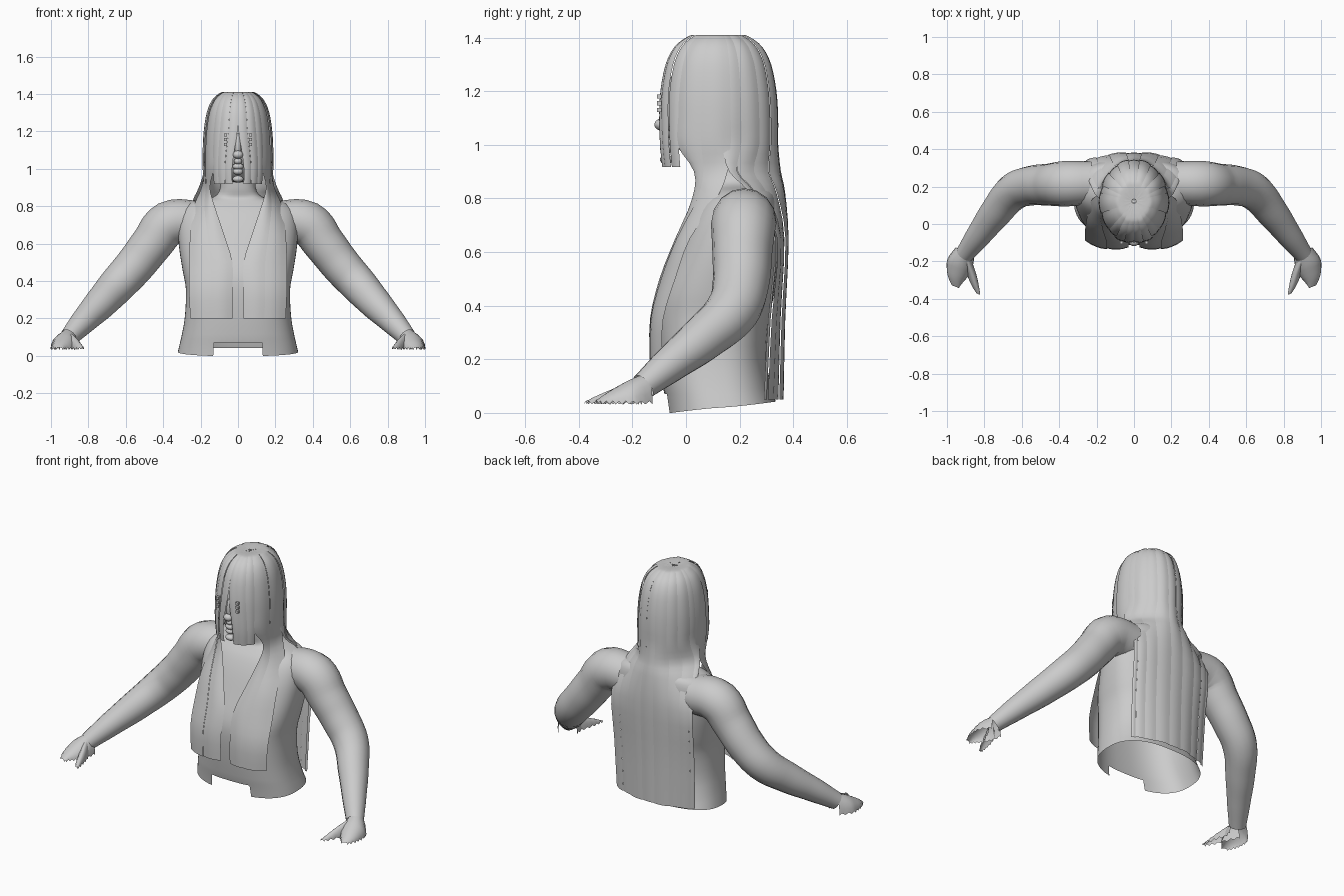
import bpy, bmesh
from math import sin, cos, pi, radians

if "Cube" in bpy.data.objects:
    bpy.data.objects.remove(bpy.data.objects["Cube"])


def make(name, rows, closed=False, angle=50):
    """Skin a grid of points (list of rows) into a smooth object."""
    bm = bmesh.new()
    vs = [[bm.verts.new(p) for p in r] for r in rows]
    n = len(rows[0])
    for a, b in zip(vs, vs[1:]):
        for i in range(n if closed else n - 1):
            j = (i + 1) % n
            bm.faces.new((a[i], a[j], b[j], b[i]))
    bmesh.ops.remove_doubles(bm, verts=bm.verts, dist=1e-5)
    bmesh.ops.recalc_face_normals(bm, faces=bm.faces)
    me = bpy.data.meshes.new(name)
    bm.to_mesh(me)
    bm.free()
    ob = bpy.data.objects.new(name, me)
    bpy.context.collection.objects.link(ob)
    smooth(ob, angle)
    return ob


def smooth(ob, angle=50):
    bpy.ops.object.select_all(action='DESELECT')
    ob.select_set(True)
    bpy.context.view_layer.objects.active = ob
    bpy.ops.object.shade_smooth_by_angle(angle=radians(angle))


def lerp(a, b, t):
    return a + (b - a) * t


def refine(st, k):
    """Catmull-Rom refinement of a list of tuples."""
    out = []
    for i in range(len(st) - 1):
        p = [st[max(i - 1, 0)], st[i], st[i + 1], st[min(i + 2, len(st) - 1)]]
        for s in range(k):
            t = s / k
            out.append(tuple(
                .5 * (2 * b + (c - a) * t + (2 * a - 5 * b + 4 * c - d) * t * t
                      + (3 * b - a - 3 * c + d) * t ** 3) for a, b, c, d in zip(*p)))
    return out + [st[-1]]


def spow(v, e):
    return (1 if v >= 0 else -1) * abs(v) ** e


# Torso: open shell, (z, half width, front y, back y)
torso = refine([(.09, .305, -.085, .32), (.2, .285, -.10, .30), (.35, .278, -.112, .31),
                (.45, .295, -.10, .33), (.58, .315, -.05, .345), (.70, .32, -.0, .35),
                (.78, .30, .045, .345), (.825, .24, .085, .33), (.85, .13, .10, .29),
                (.90, .095, .09, .26), (1.02, .09, .08, .25)], 3)
rows = []
for z, w, f, b in [(.02, .322, -.07, .335), (.07, .31, -.08, .325)] + torso:
    ring = []
    for i in range(56):
        a = 2 * pi * i / 56
        y = (f + b) / 2 + (b - f) / 2 * spow(sin(a), .8)
        ring.append((w * spow(cos(a), .8), y, z + (.022 * sin(a) if z < .03 else 0)))
    rows.append(ring)
body = make("torso", rows, True)
bm = bmesh.new()
bm.from_mesh(body.data)
notch = [f for f in bm.faces if f.calc_center_median().z < .065
         and abs(f.calc_center_median().x) < .115 and f.calc_center_median().y < 0]
bmesh.ops.delete(bm, geom=notch, context='FACES')
bm.to_mesh(body.data)
bm.free()

# Arms: tapered bezier tubes (x, y, z, radius)
ARM = [(.22, .22, .715, .115), (.37, .215, .705, .122), (.46, .21, .60, .112),
       (.55, .205, .485, .106), (.64, .175, .385, .10), (.74, .06, .275, .086),
       (.83, -.06, .18, .068), (.905, -.16, .098, .05)]
for s, side in ((1, "left"), (-1, "right")):
    cu = bpy.data.curves.new(side + "_arm", 'CURVE')
    cu.dimensions = '3D'
    cu.bevel_depth = 1
    cu.bevel_resolution = 6
    cu.resolution_u = 5
    sp = cu.splines.new('BEZIER')
    sp.bezier_points.add(len(ARM) - 1)
    for bp, (x, y, z, r) in zip(sp.bezier_points, ARM):
        bp.co = (s * x, y, z)
        bp.radius = r
        bp.handle_left_type = bp.handle_right_type = 'AUTO'
    arm = bpy.data.objects.new(side + "_arm", cu)
    bpy.context.collection.objects.link(arm)
    bpy.ops.object.select_all(action='DESELECT')
    arm.select_set(True)
    bpy.context.view_layer.objects.active = arm
    bpy.ops.object.convert(target='MESH')
    smooth(arm)

# Hands: arched open shells with a ragged lower edge (x, y, half width, top z)
HAND = {"palm": [(.903, -.145, .05, .15), (.93, -.21, .066, .123), (.945, -.26, .056, .095),
                 (.955, -.30, .038, .07), (.955, -.335, .018, .045)],
        "thumb": [(.90, -.19, .035, .125), (.872, -.26, .030, .095),
                  (.85, -.33, .022, .065), (.832, -.375, .010, .042)]}
for part, stations in HAND.items():
    for s, side in ((1, "left"), (-1, "right")):
        rows = []
        for k, (x, y, w, top) in enumerate(refine(stations, 4)):
            low = .032 + .012 * (k % 2)
            rows.append([(s * (x + w * cos(pi * i / 10)), y + .4 * w * cos(pi * i / 10),
                          lerp(low, max(top, low), sin(pi * i / 10))) for i in range(11)])
        make(side + "_" + part, rows)

# Hair cap profile shared by every lock: (z, scale of the head ellipse)
CAP = [(1.405, .02), (1.41, .38), (1.40, .53), (1.365, .73), (1.30, .88),
       (1.20, .97), (1.10, 1.0), (1.0, 1.0)]


def cap(deg, z, k, off=0):
    a = radians(deg)
    return ((.18 * k + off) * cos(a), .12 + (.22 * k + off) * sin(a), z)


# Back hair rows below the cap: (z, half width, back y, curve depth)
BACK = [(.90, .21, .35, .19), (.82, .245, .366, .13), (.65, .275, .378, .05),
        (.35, .272, .366, .06), (.05, .265, .36, .07)]


def back_hair(u, off):
    deg = lerp(4, 176, u)
    c = cos(radians(deg))
    col = [cap(deg, z, k, off) for z, k in CAP]
    return col + [(w * c, y - d * c * c + off, z) for z, w, y, d in BACK]


# Chest hair rows: (z, inner x, inner y, outer x, outer y)
CHEST = [(.90, .15, .03, .195, .16), (.80, .125, .025, .235, .12), (.65, .075, -.03, .255, .02),
         (.50, .03, -.09, .262, -.035), (.35, .03, -.122, .262, -.08), (.20, .03, -.122, .255, -.085)]


def chest_hair(u, off):
    deg = lerp(-44, 12, u)
    col = [cap(deg, z, k, off) for z, k in CAP]
    return col + [(lerp(a, c, u), lerp(b, d, u) - .1 * u * (1 - u) - off, z)
                  for z, a, b, c, d in CHEST]


def fringe(u, off):
    col = []
    for z, k in CAP + [(.918, .96)]:
        gap = 10 * min(1, max(0, (1.22 - z) / .2))   # parting over the nose
        col.append(cap(-90 + lerp(gap, 48, u), z, k, off))
    return col


def locks(name, f, count, s=1, gap=.004):
    for i in range(count):
        u0, u1 = i / count - gap, (i + 1) / count + gap
        cols = [refine(f(min(1, max(0, lerp(u0, u1, j / 4))),
                         .005 * (i % 2) + .004 * sin(pi * j / 4)), 3) for j in range(5)]
        make(f"{name}_{i + 1}", [[(s * x, y, z) for x, y, z in c] for c in cols], angle=60)


locks("back_hair", back_hair, 9)
for s, side in ((1, "left"), (-1, "right")):
    locks(side + "_chest_hair", chest_hair, 2, s)
    locks(side + "_fringe", fringe, 3, s)


# Face: head, nose, lips and chin peeking through the parting
def ball(name, loc, size):
    bpy.ops.mesh.primitive_uv_sphere_add(segments=20, ring_count=12, location=loc)
    ob = bpy.context.object
    ob.name = name
    ob.scale = size
    bpy.ops.object.transform_apply(location=False, rotation=False, scale=True)
    smooth(ob)


ball("head", (0, .09, 1.14), (.145, .172, .215))
ball("nose_bridge", (0, -.075, 1.12), (.018, .025, .07))
ball("nose_tip", (0, -.092, 1.075), (.028, .026, .022))
for name, z, w in (("upper_lip_groove", 1.04, .022), ("upper_lip", 1.012, .03),
                   ("lower_lip", .985, .028), ("chin", .945, .03)):
    ball(name, (0, -.073, z), (w, .024, .018))

# Lashes: three small studs in front of each eye
for s, side in ((1, "left"), (-1, "right")):
    for k in range(3):
        bpy.ops.mesh.primitive_cube_add(size=.016, location=(s * .066, -.1, 1.13 + .025 * k))
        bpy.context.object.name = f"{side}_eye_stud_{k + 1}"
